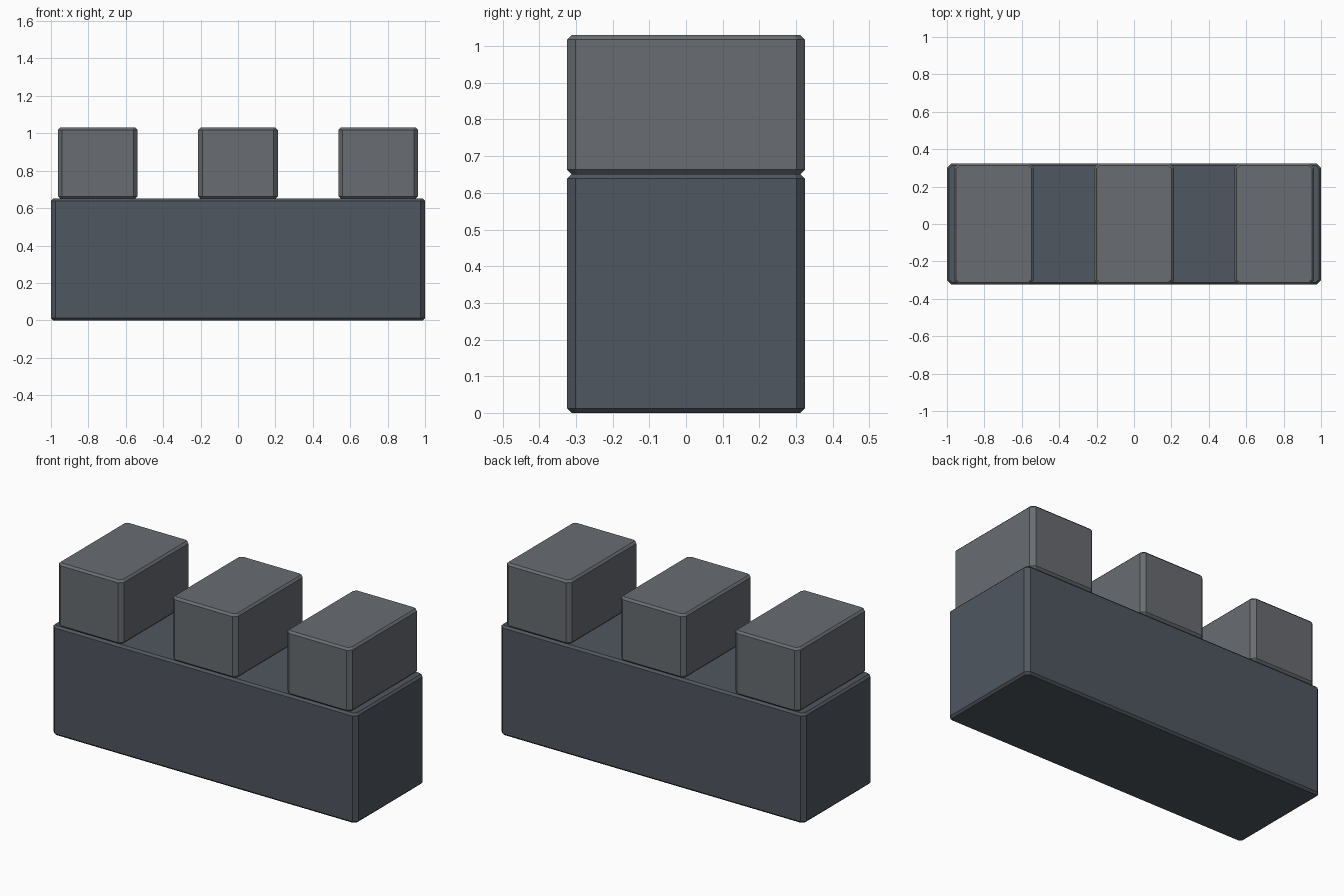
import bpy, bmesh

if "Cube" in bpy.data.objects:
    bpy.data.objects.remove(bpy.data.objects["Cube"])


def material(name, rgb):
    mat = bpy.data.materials.new(name)
    mat.diffuse_color = (*rgb, 1)
    mat.use_nodes = True
    mat.node_tree.nodes["Principled BSDF"].inputs["Base Color"].default_value = mat.diffuse_color
    return mat


def chamfered_block(name, cx, hx, hy, z0, z1, mat, corner=0.023, rim=0.012):
    """Eight-sided block with wide vertical chamfers and narrow rim chamfers."""
    bm = bmesh.new()
    rings = []
    for z, inset in ((z0, rim), (z0 + rim, 0), (z1 - rim, 0), (z1, rim)):
        x, y, c = hx - inset, hy - inset, corner - 0.586 * inset
        outline = [(x, -y + c), (x, y - c), (x - c, y), (-x + c, y),
                   (-x, y - c), (-x, -y + c), (-x + c, -y), (x - c, -y)]
        rings.append([bm.verts.new((px, py, z)) for px, py in outline])
    for low, high in zip(rings, rings[1:]):
        for i in range(8):
            j = (i + 1) % 8
            bm.faces.new((low[i], low[j], high[j], high[i]))
    bm.faces.new(rings[0][::-1])
    bm.faces.new(rings[-1])
    mesh = bpy.data.meshes.new(name)
    bm.to_mesh(mesh)
    bm.free()
    mesh.materials.append(mat)
    obj = bpy.data.objects.new(name, mesh)
    obj.location.x = cx
    bpy.context.collection.objects.link(obj)
    return obj


dark_stone = material("dark_stone", (0.08, 0.095, 0.115))
light_stone = material("light_stone", (0.14, 0.15, 0.165))

# Wall base
chamfered_block("wall_base", 0, 1.0, 0.324, 0, 0.651, dark_stone)

# Three battlements along the top
for label, x in (("left", -0.75), ("middle", 0), ("right", 0.75)):
    chamfered_block(f"battlement_{label}", x, 0.213, 0.324, 0.651, 1.03, light_stone)
